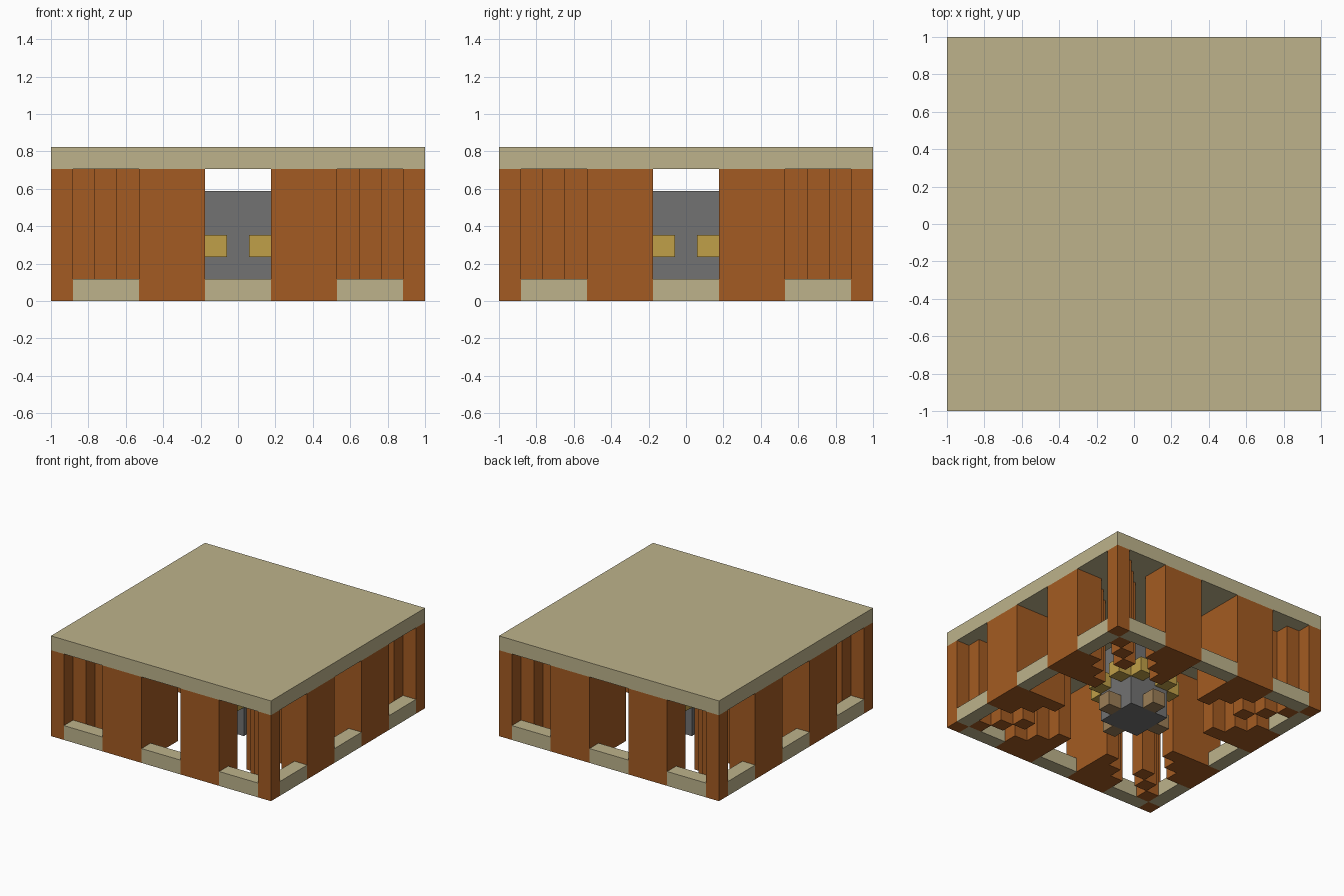
import bpy, bmesh

if "Cube" in bpy.data.objects:
    bpy.data.objects.remove(bpy.data.objects["Cube"], do_unlink=True)

N = 17            # building width in blocks
U = 2 / N         # block size
HALF = N / 2
EAVES = 6         # wall height in blocks


def material(name, rgb):
    mat = bpy.data.materials.new(name)
    mat.use_nodes = True
    color = (*rgb, 1)
    mat.diffuse_color = color
    mat.node_tree.nodes["Principled BSDF"].inputs["Base Color"].default_value = color
    return mat


sand = material("sand stone", (0.51, 0.45, 0.26))
clay = material("orange clay", (0.37, 0.105, 0.016))
grey = material("grey stone", (0.17, 0.17, 0.17))
gold = material("gold", (0.53, 0.35, 0.065))
tan = material("tan", (0.33, 0.21, 0.095))


def rect(x0, y0, x1, y1):
    return [(x0, y0), (x1, y0), (x1, y1), (x0, y1)]


def turned(outline, quarter):
    """Rotate an outline about the centre by quarter turns."""
    for _ in range(quarter):
        outline = [(N - y, x) for x, y in outline]
    return outline


def mirrored(outline):
    return [(N - x, y) for x, y in outline]


def prisms(name, outlines, z0, z1, mat):
    """Extrude plan outlines, given in blocks, into one object."""
    bm = bmesh.new()
    for outline in outlines:
        base = bm.faces.new([bm.verts.new(((x - HALF) * U, (y - HALF) * U, z0 * U))
                             for x, y in outline])
        top = bmesh.ops.extrude_face_region(bm, geom=[base])["geom"]
        bmesh.ops.translate(bm, vec=(0, 0, (z1 - z0) * U),
                            verts=[v for v in top if isinstance(v, bmesh.types.BMVert)])
    bmesh.ops.recalc_face_normals(bm, faces=bm.faces)
    mesh = bpy.data.meshes.new(name)
    bm.to_mesh(mesh)
    bm.free()
    mesh.materials.append(mat)
    obj = bpy.data.objects.new(name, mesh)
    bpy.context.collection.objects.link(obj)


# Flat roof slab
prisms("roof", [rect(0, 0, N, N)], EAVES, EAVES + 1, sand)

# Stepped wall piers, a mirrored pair on each side
pier = [(4, 0), (7, 0), (7, 4), (6, 4), (6, 3), (5, 3), (5, 2), (4, 2)]
sides = ("front", "left", "back", "right")
for q, side in enumerate(sides):
    prisms(side + "_piers", [turned(pier, q), turned(mirrored(pier), q)], 0, EAVES, clay)
    # Low sills closing the openings
    prisms(side + "_sills", [turned(rect(x, 0, x + 3, 1), q) for x in (1, 7, 13)],
           0, 1, sand)
    # Diagonal row of posts running in from the corner
    prisms(side + "_corner_posts",
           [turned(rect(i, i, i + 1, i + 1), q) for i in range(4)], 0, EAVES, clay)

# Central pedestal with foot blocks and gold studs
prisms("pedestal", [rect(7, 7, 10, 10)], 0, 5, grey)
prisms("pedestal_feet", [turned(rect(8, 6, 9, 7), q) for q in range(4)], 0, 1, tan)
prisms("pedestal_studs",
       [turned(rect(x, 6, x + 1, 7), q) for q in range(4) for x in (7, 9)], 2, 3, gold)
